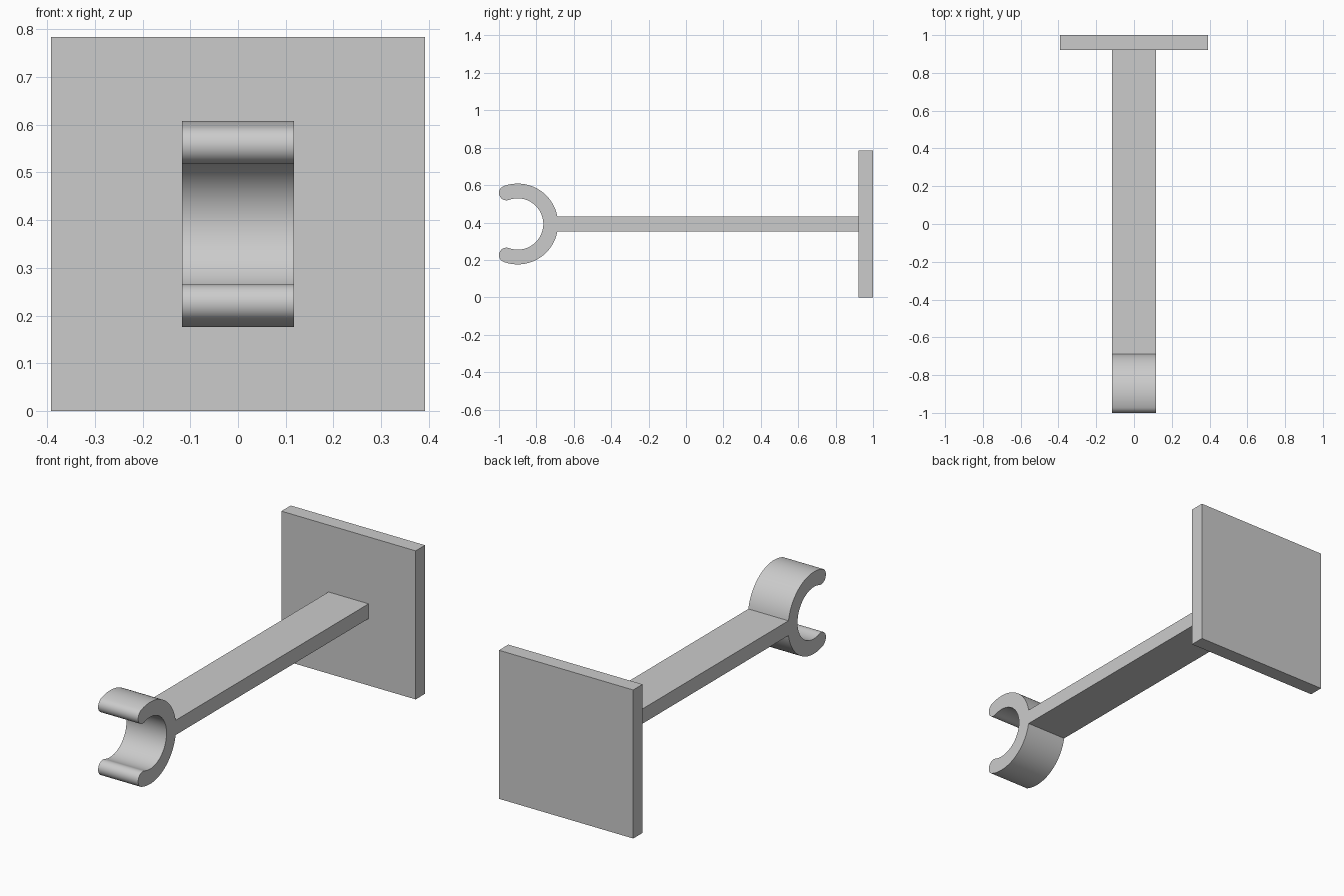
import bpy
import bmesh
from math import sin, cos, asin, radians, pi

cube = bpy.data.objects.get("Cube")
if cube:
    bpy.data.objects.remove(cube, do_unlink=True)

GREY = (0.6, 0.6, 0.6, 1.0)
grey = bpy.data.materials.new("plain_grey")
grey.use_nodes = True
grey.diffuse_color = GREY
grey.node_tree.nodes["Principled BSDF"].inputs["Base Color"].default_value = GREY

MID_Z = 0.392


def arc(cy, cz, radius, start, end, steps):
    """Points on an arc in the side (y, z) plane."""
    angles = [start + (end - start) * i / steps for i in range(steps + 1)]
    return [(cy + radius * cos(a), cz + radius * sin(a)) for a in angles]


def extrude_profile(name, points, half_width):
    """Solid made by sweeping a (y, z) outline across x."""
    bm = bmesh.new()
    face = bm.faces.new([bm.verts.new((-half_width, y, z)) for y, z in points])
    swept = bmesh.ops.extrude_face_region(bm, geom=[face])["geom"]
    verts = [g for g in swept if isinstance(g, bmesh.types.BMVert)]
    bmesh.ops.translate(bm, verts=verts, vec=(2 * half_width, 0, 0))
    bmesh.ops.recalc_face_normals(bm, faces=bm.faces)
    mesh = bpy.data.meshes.new(name)
    bm.to_mesh(mesh)
    bm.free()
    mesh.materials.append(grey)
    obj = bpy.data.objects.new(name, mesh)
    bpy.context.collection.objects.link(obj)
    return obj


# Wall plate
extrude_profile("wall_plate",
                [(0.922, 0), (1, 0), (1, 2 * MID_Z), (0.922, 2 * MID_Z)], MID_Z)

# Arm ending in an open C-shaped clip with rounded tips, as one outline
outer, inner, clip_y = 0.216, 0.137, -0.9
arm_half = 0.039
mid, tip = (outer + inner) / 2, (outer - inner) / 2
opening = radians(110)
joint = asin(arm_half / outer)
tip_y, tip_z = clip_y + mid * cos(opening), mid * sin(opening)

outline = [(0.922, MID_Z + arm_half)]
outline += arc(clip_y, MID_Z, outer, joint, opening, 32)
outline += arc(tip_y, MID_Z + tip_z, tip, opening, opening + pi, 16)[1:]
outline += arc(clip_y, MID_Z, inner, opening, -opening, 64)[1:]
outline += arc(tip_y, MID_Z - tip_z, tip, pi - opening, 2 * pi - opening, 16)[1:]
outline += arc(clip_y, MID_Z, outer, -opening, -joint, 32)[1:]
outline.append((0.922, MID_Z - arm_half))
clip_arm = extrude_profile("clip_arm", outline, 0.117)

# Smooth curved walls, crisp edges
bpy.ops.object.select_all(action="DESELECT")
clip_arm.select_set(True)
bpy.context.view_layer.objects.active = clip_arm
bpy.ops.object.shade_smooth_by_angle(angle=radians(30))
